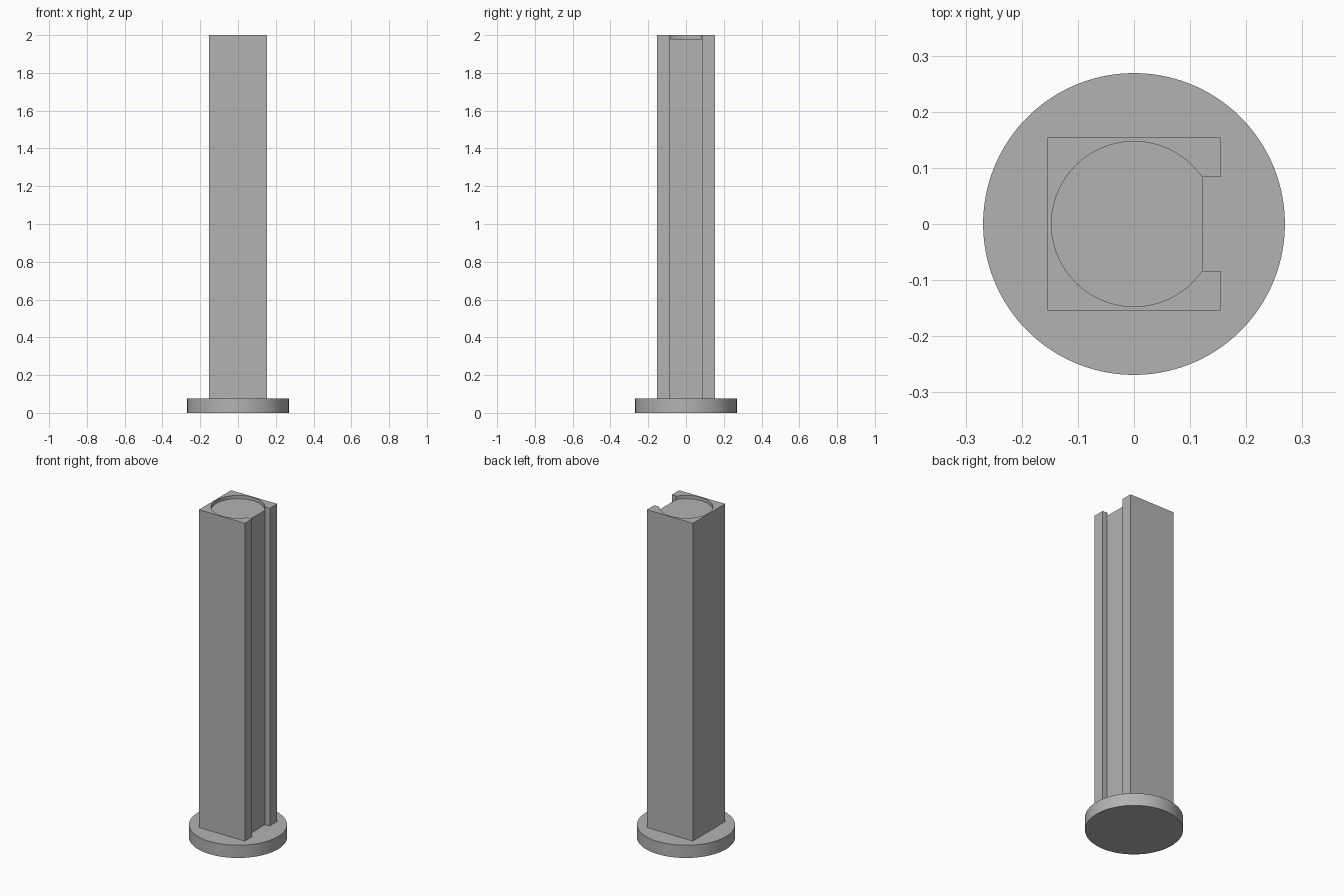
import bpy
import bmesh
import math

cube = bpy.data.objects.get("Cube")
if cube:
    bpy.data.objects.remove(cube, do_unlink=True)

HEIGHT, BASE_TOP = 2.0, 0.077
HALF, SLOT_X, SLOT_Y = 0.154, 0.1225, 0.084
RECESS_RADIUS, RECESS_DEPTH = 0.147, 0.02

grey = bpy.data.materials.new("plain grey")
grey.use_nodes = True
colour = (0.45, 0.45, 0.45, 1)
grey.diffuse_color = colour
grey.node_tree.nodes["Principled BSDF"].inputs["Base Color"].default_value = colour


def prism(name, outline, bottom, top):
    """Extrude a flat outline straight up."""
    bm = bmesh.new()
    face = bm.faces.new([bm.verts.new((x, y, bottom)) for x, y in outline])
    walls = bmesh.ops.extrude_face_region(bm, geom=[face])["geom"]
    verts = [v for v in walls if isinstance(v, bmesh.types.BMVert)]
    bmesh.ops.translate(bm, verts=verts, vec=(0, 0, top - bottom))
    bmesh.ops.recalc_face_normals(bm, faces=bm.faces)
    mesh = bpy.data.meshes.new(name)
    bm.to_mesh(mesh)
    bm.free()
    mesh.materials.append(grey)
    obj = bpy.data.objects.new(name, mesh)
    bpy.context.collection.objects.link(obj)
    return obj


def circle(radius, sides=96):
    turn = math.tau / sides
    return [(radius * math.cos(i * turn), radius * math.sin(i * turn)) for i in range(sides)]


# Round foot
base = prism("base_disc", circle(0.269), 0, BASE_TOP)

# Square post with a full-height slot on its left side
half_outline = [(SLOT_X, SLOT_Y), (HALF, SLOT_Y), (HALF, HALF), (-HALF, HALF)]
outline = half_outline + [(x, -y) for x, y in reversed(half_outline)]
column = prism("slotted_column", outline, BASE_TOP, HEIGHT)

# Shallow round recess in the top, open to the slot
cutter = prism("recess_cutter", circle(RECESS_RADIUS), HEIGHT - RECESS_DEPTH, HEIGHT + 0.1)
cut = column.modifiers.new("top_recess", "BOOLEAN")
cut.operation = "DIFFERENCE"
cut.solver = "EXACT"
cut.object = cutter
bpy.context.view_layer.objects.active = column
bpy.ops.object.modifier_apply(modifier=cut.name)
bpy.data.objects.remove(cutter, do_unlink=True)

# Smooth round walls, sharp edges kept
for obj in (base, column):
    bpy.ops.object.select_all(action="DESELECT")
    obj.select_set(True)
    bpy.context.view_layer.objects.active = obj
    bpy.ops.object.shade_smooth_by_angle(angle=math.radians(30))
